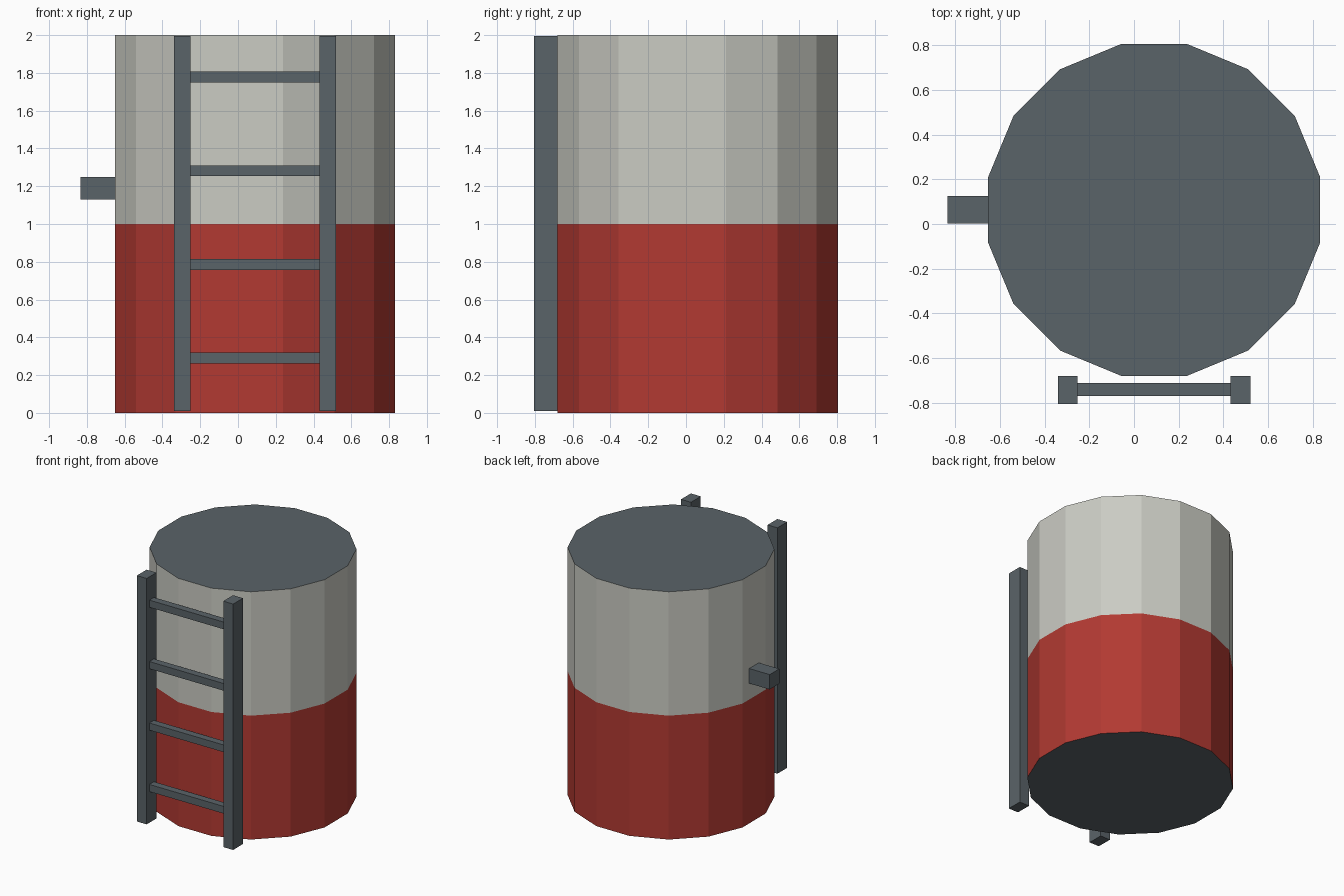
import bpy
import bmesh
import math
from mathutils import Matrix, Vector

cube = bpy.data.objects.get("Cube")
if cube:
    bpy.data.objects.remove(cube, do_unlink=True)


def material(name, rgb):
    mat = bpy.data.materials.new(name)
    mat.use_nodes = True
    color = (*rgb, 1.0)
    mat.diffuse_color = color
    mat.node_tree.nodes["Principled BSDF"].inputs["Base Color"].default_value = color
    return mat


slate = material("slate metal", (0.102, 0.125, 0.138))
red = material("red paint", (0.445, 0.042, 0.032))
pale = material("pale grey paint", (0.597, 0.604, 0.552))


def finish(name, bm, mats):
    mesh = bpy.data.meshes.new(name)
    bm.to_mesh(mesh)
    bm.free()
    for mat in mats:
        mesh.materials.append(mat)
    obj = bpy.data.objects.new(name, mesh)
    bpy.context.collection.objects.link(obj)
    return obj


def box(name, low, high):
    low, high = Vector(low), Vector(high)
    bm = bmesh.new()
    place = Matrix.Translation((low + high) / 2) @ Matrix.Diagonal((*(high - low), 1))
    bmesh.ops.create_cube(bm, size=1, matrix=place)
    return finish(name, bm, [slate])


# Tank: sixteen flat sides, split into two painted bands, slate caps
SIDES, APOTHEM, HEIGHT = 16, 0.742, 2.0
CX, CY = 0.09, 0.063
radius = APOTHEM / math.cos(math.pi / SIDES)
bm = bmesh.new()
place = Matrix.Translation((CX, CY, HEIGHT / 2)) @ Matrix.Rotation(math.pi / SIDES, 4, 'Z')
bmesh.ops.create_cone(bm, cap_ends=True, segments=SIDES, radius1=radius,
                      radius2=radius, depth=HEIGHT, matrix=place)
bmesh.ops.bisect_plane(bm, geom=bm.verts[:] + bm.edges[:] + bm.faces[:],
                       plane_co=(0, 0, HEIGHT / 2), plane_no=(0, 0, 1))
bm.normal_update()
for face in bm.faces:
    if abs(face.normal.z) > 0.5:
        face.material_index = 0
    else:
        face.material_index = 1 if face.calc_center_median().z < HEIGHT / 2 else 2
finish("tank", bm, [slate, red, pale])

# Ladder: two rails and four evenly spaced rungs
INNER, OUTER = 0.342, 0.43
for name, a, b in (("right_rail", -OUTER, -INNER), ("left_rail", INNER, OUTER)):
    box("ladder_" + name, (CX + a, -0.805, 0.01), (CX + b, -0.68, 1.995))
for i in range(4):
    z = 0.29 + i * 0.496
    box(f"ladder_rung_{i + 1}", (CX - INNER, -0.77, z - 0.029), (CX + INNER, -0.712, z + 0.029))

# Outlet pipe on the side
box("outlet", (-0.835, 0.002, 1.13), (CX - APOTHEM + 0.005, 0.125, 1.25))
